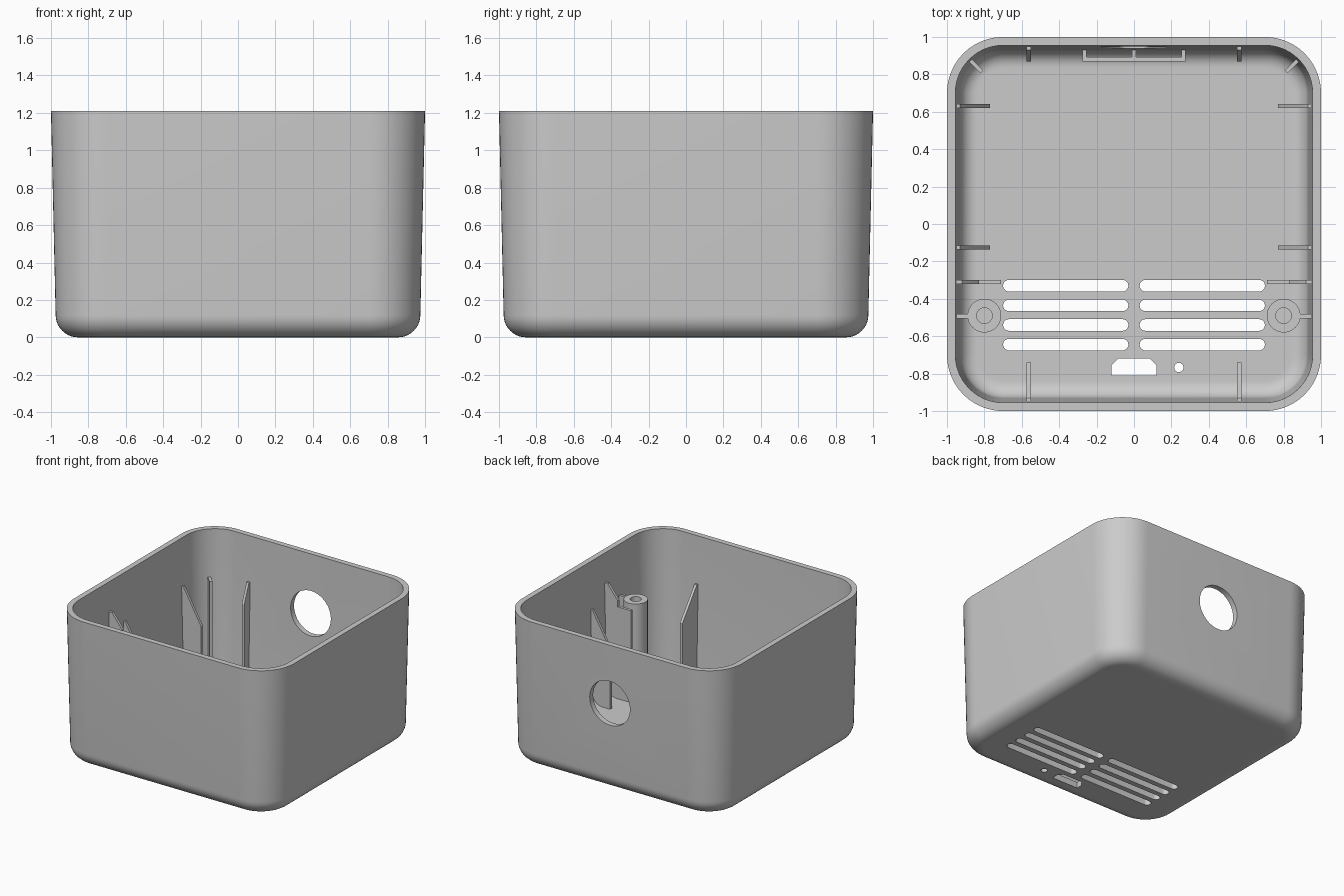
import bpy, bmesh, math
from mathutils import Vector

cube = bpy.data.objects.get("Cube")
if cube:
    bpy.data.objects.remove(cube, do_unlink=True)

grey = bpy.data.materials.new("light grey plastic")
grey.use_nodes = True
colour = (0.6, 0.6, 0.6, 1)
grey.diffuse_color = colour
grey.node_tree.nodes["Principled BSDF"].inputs["Base Color"].default_value = colour

HEIGHT = 1.21
FLOOR = 0.04    # parts start slightly inside the floor


def finish(name, bm):
    bmesh.ops.remove_doubles(bm, verts=bm.verts, dist=1e-5)
    bmesh.ops.recalc_face_normals(bm, faces=bm.faces)
    mesh = bpy.data.meshes.new(name)
    bm.to_mesh(mesh)
    bm.free()
    obj = bpy.data.objects.new(name, mesh)
    bpy.context.collection.objects.link(obj)
    mesh.materials.append(grey)
    return obj


def prism(name, points, vec):
    """Extrude a flat outline along a vector."""
    bm = bmesh.new()
    face = bm.faces.new([bm.verts.new(p) for p in points])
    out = bmesh.ops.extrude_face_region(bm, geom=[face], use_keep_orig=True)
    moved = [g for g in out["geom"] if isinstance(g, bmesh.types.BMVert)]
    bmesh.ops.translate(bm, verts=moved, vec=vec)
    return finish(name, bm)


def loft(name, profile, corner, seg, centre=(0, 0)):
    """Skin rounded-square rings (half width, z) with fixed corner centres."""
    bm = bmesh.new()
    rings = []
    for half, z in profile:
        ring = []
        for q in range(4):
            mid = math.radians(45 + 90 * q)
            cx = corner * math.copysign(1, math.cos(mid)) + centre[0]
            cy = corner * math.copysign(1, math.sin(mid)) + centre[1]
            for i in range(seg + 1):
                a = math.radians(90 * (q + i / seg))
                r = half - corner
                ring.append(bm.verts.new((cx + r * math.cos(a), cy + r * math.sin(a), z)))
        rings.append(ring)
    n = len(rings[0])
    for low, high in zip(rings, rings[1:]):
        for i in range(n):
            j = (i + 1) % n
            bm.faces.new((low[i], low[j], high[j], high[i]))
    bm.faces.new(rings[0])
    bm.faces.new(rings[-1])
    return finish(name, bm)


def fillet(x, z, r, steps=10):
    """Quarter round from the floor up to the wall."""
    angles = [math.pi / 2 * i / steps for i in range(steps + 1)]
    return [(x + r * math.sin(a), z - r * math.cos(a)) for a in angles]


def arc(cx, cy, r, start, end, steps):
    angles = [math.radians(start + (end - start) * i / steps) for i in range(steps + 1)]
    return [(cx + r * math.cos(a), cy + r * math.sin(a)) for a in angles]


def rib(name, profile, origin, direction, thickness=0.022):
    """Upright plate: profile of (distance along direction, z)."""
    d = Vector((*direction, 0)).normalized()
    side = Vector((-d.y, d.x, 0)) * thickness
    base = Vector((*origin, 0)) - side / 2
    return prism(name, [base + d * u + Vector((0, 0, z)) for u, z in profile], side)


def wall_foot(inner):
    """Lower edge of a rib, following the floor fillet inside the shell."""
    return [(inner, FLOOR), (max(0.86, inner + 0.01), FLOOR + 0.005), (0.92, 0.07), (0.95, 0.15)]


def wall_profile(inner, top_out, top_in):
    return wall_foot(inner) + [(0.96, top_out), (0.93, top_out), (inner, top_in)]


# Hollow tapered shell
outer = [(0.84, 0)] + fillet(0.855, 0.12, 0.12) + [(1, HEIGHT)]
inner = [(0.82, 0.05)] + fillet(0.84, 0.14, 0.09) + [(0.955, HEIGHT)]
shell = loft("shell", outer + inner[::-1], 0.7, 14)

# Cutters: floor vents, plug opening, small hole, round back opening
outlines = []
for y in (-0.33, -0.435, -0.54, -0.645):
    for s in (-1, 1):
        mid, reach, r = 0.365 * s, 0.304, 0.031
        outlines.append(arc(mid + reach, y, r, -90, 90, 10) + arc(mid - reach, y, r, 90, 270, 10))
outlines.append([(-0.12, -0.81), (0.12, -0.81), (0.12, -0.755),
                 (0.085, -0.72), (-0.085, -0.72), (-0.12, -0.755)])
outlines.append(arc(0.24, -0.767, 0.025, 0, 345, 23))
cutters = [prism("floor_cutter", [(x, y, -0.1) for x, y in o], (0, 0, 0.25)) for o in outlines]
hole = arc(0, 0.727, 0.183, 0, 354, 59)
cutters.append(prism("back_cutter", [(x, 1.1, z) for x, z in hole], (0, -0.3, 0)))
bpy.context.view_layer.objects.active = shell
for cutter in cutters:
    cutter.hide_render = True
    mod = shell.modifiers.new("cut", "BOOLEAN")
    mod.operation = "DIFFERENCE"
    mod.solver = "EXACT"
    mod.object = cutter
    bpy.ops.object.modifier_apply(modifier=mod.name)
    bpy.data.objects.remove(cutter, do_unlink=True)

smooth = [shell]
for s, side in ((-1, "right"), (1, "left")):
    # Sloped guide ribs on the walls
    for y, place in ((0.63, "rear"), (-0.125, "middle")):
        rib(f"{side}_{place}_rib", wall_profile(0.77, 0.82, 0.54), (0, y), (s, 0))
    rib(f"{side}_front_rib", wall_profile(0.74, 0.82, 0.57), (s * 0.563, 0), (0, -1))
    rib(f"{side}_back_rib", wall_profile(0.87, 0.835, 0.68), (s * 0.563, 0), (0, 1))

    # Corner rib, shifted outwards to the rounded corner
    corner = wall_profile(0.86, 0.82, 0.82)
    rib(f"{side}_corner_rib", [(u + 0.29, z) for u, z in corner], (0, 0), (s, 1))

    # Stepped bracket beside the screw post
    bracket = wall_foot(0.71) + [(0.962, 0.97), (0.92, 0.97), (0.83, 0.855),
                                 (0.83, 0.805), (0.71, 0.805)]
    rib(f"{side}_bracket", bracket, (0, -0.31), (s, 0))

    # Screw post with a blind hole and a short web to the wall
    post = [(0.09, FLOOR), (0.09, 0.805), (0.042, 0.805), (0.042, 0.4)]
    smooth.append(loft(f"{side}_screw_post", post, 0, 10, (s * 0.8, -0.49)))
    rib(f"{side}_post_web", wall_profile(0.875, 0.8, 0.8), (0, -0.493), (s, 0))

    # Pocket sides
    rib(f"{side}_pocket_side", wall_profile(0.87, 0.2, 0.2), (s * 0.265, 0), (0, 1))

# Low pocket along the back wall
rib("pocket_middle", wall_profile(0.88, 0.2, 0.2), (0, 0), (0, 1))
rib("pocket_wall", [(-0.276, FLOOR), (0.276, FLOOR), (0.276, 0.2), (-0.276, 0.2)],
    (0, 0.882), (1, 0), 0.024)

# Smooth the rounded parts, keeping edges crisp
bpy.ops.object.select_all(action="DESELECT")
for obj in smooth:
    obj.select_set(True)
bpy.context.view_layer.objects.active = shell
bpy.ops.object.shade_smooth_by_angle(angle=math.radians(30))
